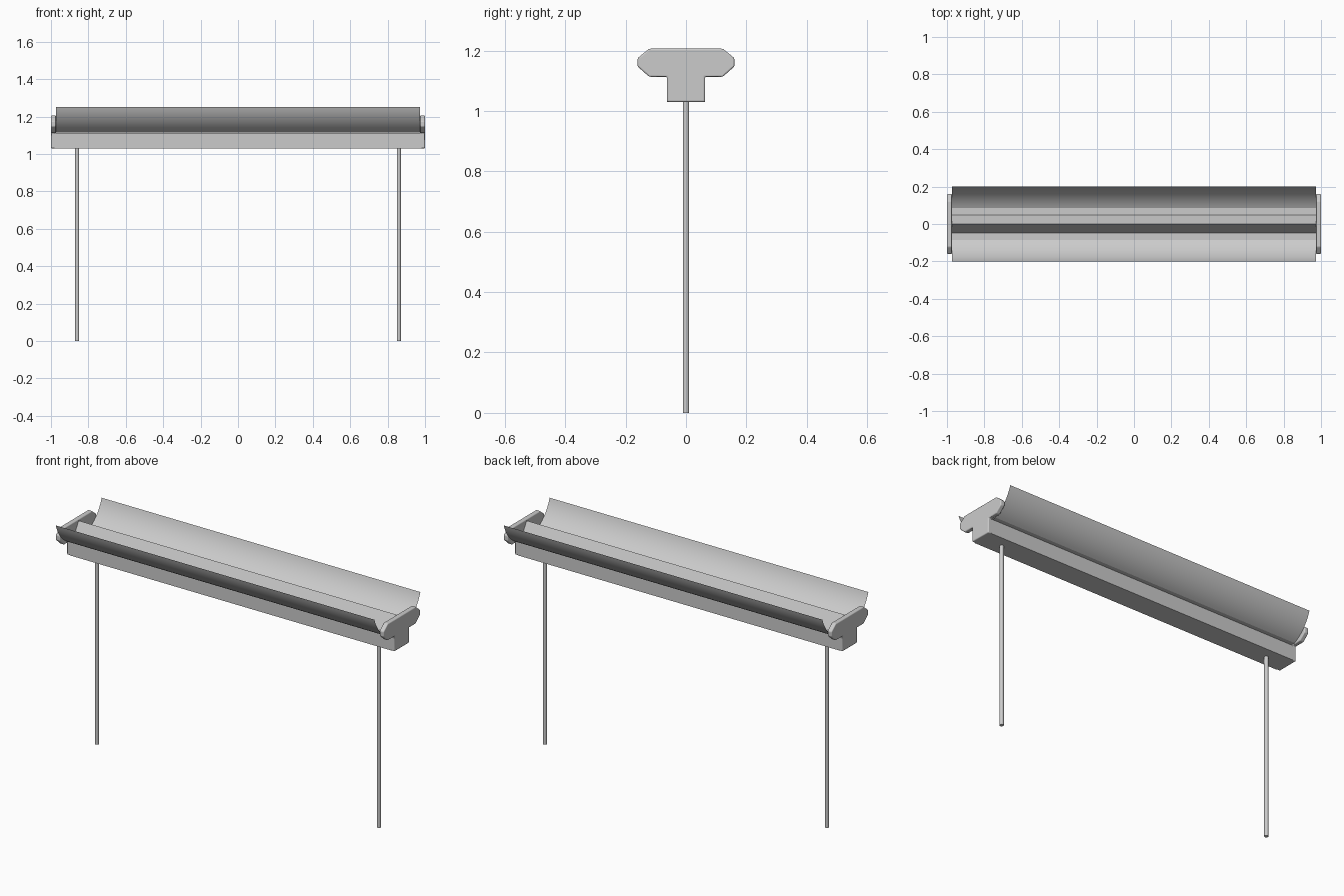
import bpy, bmesh, math

if "Cube" in bpy.data.objects:
    bpy.data.objects.remove(bpy.data.objects["Cube"])


def extrude_profile(name, pts, x0, x1, closed=True):
    """Sweep a (y, z) profile along x; an open profile gives a thin sheet."""
    bm = bmesh.new()
    a = [bm.verts.new((x0, y, z)) for y, z in pts]
    b = [bm.verts.new((x1, y, z)) for y, z in pts]
    n = len(pts)
    for i in range(n if closed else n - 1):
        j = (i + 1) % n
        bm.faces.new((a[i], b[i], b[j], a[j]))
    if closed:
        bm.faces.new(a)
        bm.faces.new(b)
    bmesh.ops.recalc_face_normals(bm, faces=bm.faces)
    if not closed and sum(f.normal.z for f in bm.faces) < 0:
        bmesh.ops.reverse_faces(bm, faces=bm.faces)
    me = bpy.data.meshes.new(name)
    bm.to_mesh(me)
    bm.free()
    ob = bpy.data.objects.new(name, me)
    bpy.context.collection.objects.link(ob)
    return ob


def bevel(ob, width, segments=3):
    m = ob.modifiers.new("Bevel", 'BEVEL')
    m.width, m.segments = width, segments
    m.limit_method, m.angle_limit = 'ANGLE', math.radians(30)


def smooth(ob, angle=30):
    bpy.ops.object.select_all(action='DESELECT')
    ob.select_set(True)
    bpy.context.view_layer.objects.active = ob
    bpy.ops.object.shade_smooth_by_angle(angle=math.radians(angle))


def mirrored(half):
    return half + [(-y, z) for y, z in reversed(half)]


# Long housing under the reflector
W, Z0, Z1 = 0.063, 1.03, 1.113
extrude_profile("housing", [(-W, Z0), (W, Z0), (W, Z1), (-W, Z1)], -0.98, 0.98)

# T-shaped end caps with chamfered wings
cap = mirrored([(W, Z0), (W, Z1), (0.122, Z1), (0.16, 1.147),
                (0.16, 1.175), (0.122, 1.206)])
for side, x0, x1 in (("left", -1.0, -0.974), ("right", 0.974, 1.0)):
    ob = extrude_profile(side + "_end_cap", cap, x0, x1)
    bevel(ob, 0.005)
    smooth(ob)

# Reflector sheet: curved wing, flat strip, central ridge, then mirrored
p, q, half = (0.2, 1.25), (0.085, 1.115), math.radians(23)
dy, dz = p[0] - q[0], p[1] - q[1]
chord = math.hypot(dy, dz)
r = chord / (2 * math.sin(half))
slope = math.atan2(dz, dy)
h = r * math.cos(half)
cy = (p[0] + q[0]) / 2 - h * math.sin(slope)
cz = (p[1] + q[1]) / 2 + h * math.cos(slope)
STEPS = 12
wing = []
for i in range(STEPS + 1):
    t = slope - math.pi / 2 + half * (1 - 2 * i / STEPS)
    wing.append((cy + r * math.cos(t), cz + r * math.sin(t)))
right = wing + [(0.048, 1.115)]
sheet = right + [(0, 1.2)] + [(-y, z) for y, z in reversed(right)]
smooth(extrude_profile("reflector", sheet, -0.972, 0.972, closed=False), 20)

# Two thin round rods
for side, x in (("left", -0.86), ("right", 0.86)):
    bpy.ops.mesh.primitive_cylinder_add(vertices=24, radius=0.0107, depth=1.035,
                                        location=(x, 0, 0.5175))
    rod = bpy.context.object
    rod.name = side + "_rod"
    smooth(rod)
